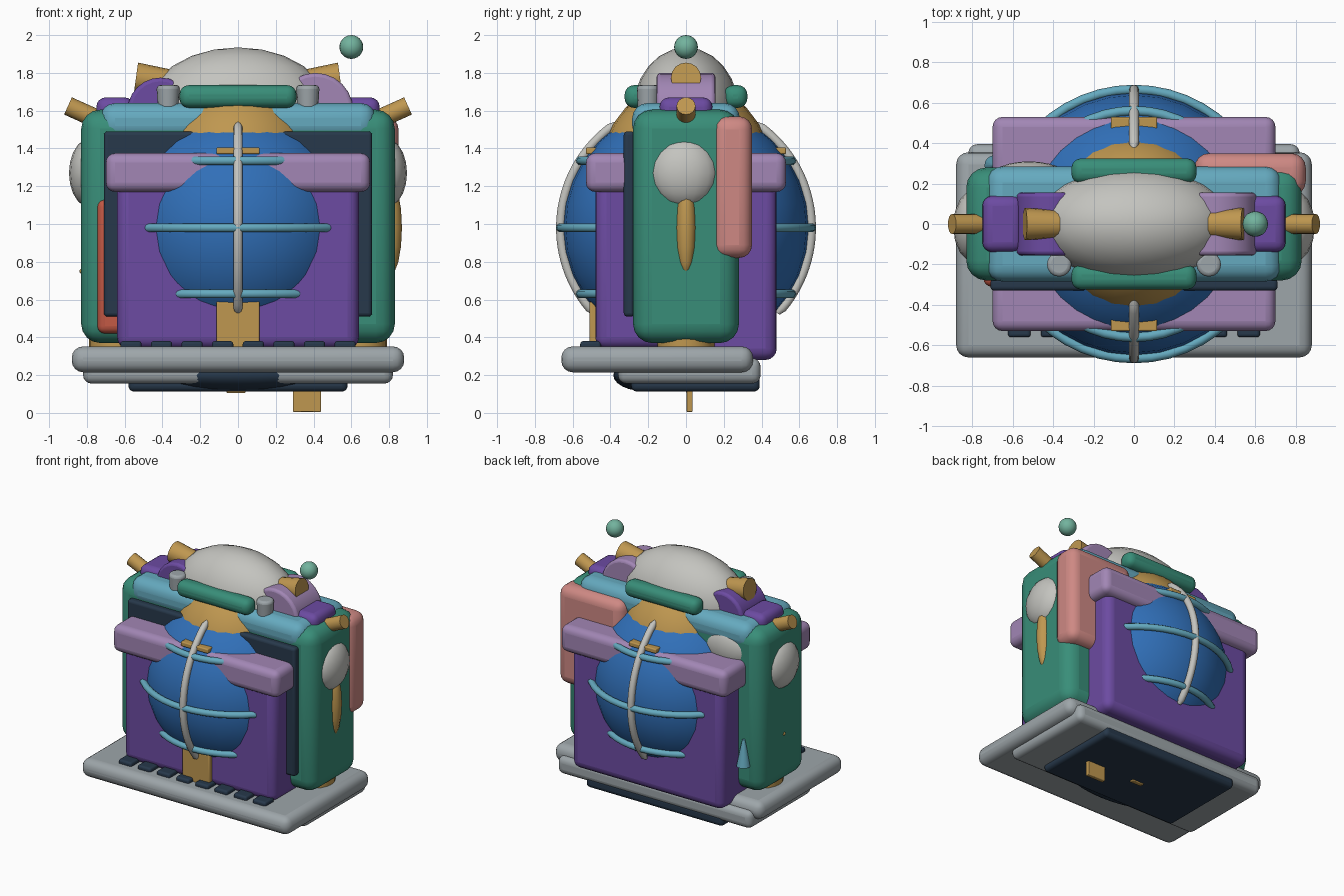
import bpy, math
from mathutils import Vector

if "Cube" in bpy.data.objects:
    bpy.data.objects.remove(bpy.data.objects["Cube"])

COL = dict(teal=(.04, .27, .19), purple=(.15, .07, .36), lav=(.36, .24, .46), blue=(.03, .16, .48),
           sky=(.13, .40, .52), gold=(.52, .31, .08), dark=(.02, .04, .07), red=(.55, .1, .06),
           pink=(.62, .25, .23), white=(.55, .55, .52), grey=(.34, .38, .40), mint=(.17, .45, .34))
MATS = {}


def finish(o, name, col):
    o.name = name
    if col not in MATS:
        MATS[col] = bpy.data.materials.new(col)
        MATS[col].diffuse_color = (*COL[col], 1)
    o.data.materials.append(MATS[col])
    if o.type == 'MESH':
        bpy.ops.object.select_all(action='DESELECT')
        o.select_set(True)
        bpy.context.view_layer.objects.active = o
        bpy.ops.object.shade_smooth_by_angle(angle=math.radians(40))
    return o


def box(name, col, x, y, z, r=.02):
    """Rounded box from (min, max) ranges."""
    bpy.ops.mesh.primitive_cube_add(size=1, location=[(a + b) / 2 for a, b in (x, y, z)])
    o = bpy.context.object
    o.scale = [abs(b - a) for a, b in (x, y, z)]
    bpy.ops.object.transform_apply(location=False, rotation=False, scale=True)
    m = o.modifiers.new("round", 'BEVEL')
    m.width, m.segments = r, 4
    return finish(o, name, col)


def ball(name, col, loc, rad, seg=24, rings=12):
    bpy.ops.mesh.primitive_uv_sphere_add(segments=seg, ring_count=rings, radius=1, location=loc)
    o = bpy.context.object
    o.scale = rad
    bpy.ops.object.transform_apply(location=False, rotation=False, scale=True)
    return finish(o, name, col)


def rod(name, col, a, b, r1, r2, seg=16, bevel=0):
    """Cylinder or cone between two points."""
    a, b = Vector(a), Vector(b)
    bpy.ops.mesh.primitive_cone_add(vertices=seg, radius1=r1, radius2=r2, depth=(b - a).length,
                                    location=(a + b) / 2)
    o = bpy.context.object
    o.rotation_euler = (b - a).to_track_quat('Z', 'Y').to_euler()
    if bevel:
        m = o.modifiers.new("round", 'BEVEL')
        m.width, m.segments = bevel, 3
    return finish(o, name, col)


def tube(name, col, pts, r):
    cu = bpy.data.curves.new(name, 'CURVE')
    cu.dimensions, cu.bevel_depth, cu.use_fill_caps, cu.bevel_resolution = '3D', r, True, 3
    s = cu.splines.new('POLY')
    s.points.add(len(pts) - 1)
    for p, c in zip(s.points, pts):
        p.co = (*c, 1)
        p.radius = 1
    s.points[0].radius = s.points[-1].radius = .5
    s.use_smooth = True
    o = bpy.data.objects.new(name, cu)
    bpy.context.collection.objects.link(o)
    return finish(o, name, col)


# base tray, lower plates, peg
box("tray", 'grey', (-.88, .88), (-.66, .355), (.215, .352), .06)
box("tray_lower", 'grey', (-.82, .82), (-.36, .395), (.155, .29), .045)
box("under_plate", 'dark', (-.58, .58), (-.29, .39), (.113, .2), .03)
ball("under_bulge", 'dark', (0, -.22, .2), (.42, .165, .085))
box("peg", 'gold', (.29, .44), (.003, .035), (0.005, .16), .006)
box("peg_small", 'gold', (-.06, .04), (.0, .035), (.105, .16), .006)
for i in range(8):
    x = (i - 3.5) * .162
    box("tray_key", 'dark', (x - .056, x + .056), (-.56, -.45), (.33, .38), .015)

# main body
box("body", 'teal', (-.83, .83), (-.28, .28), (.37, 1.605), .1)
box("shoulder_yoke", 'sky', (-.73, .73), (-.285, .285), (1.44, 1.64), .08)
box("front_panel", 'dark', (-.71, .71), (-.33, -.27), (.51, 1.49), .02)
box("red_strip", 'red', (-.745, -.6), (-.31, -.22), (.42, 1.13), .04)
box("back_side_pad", 'pink', (.3, .85), (.14, .35), (.82, 1.57), .07)
ball("pad_bead_teal", 'teal', (.6, .29, .79), (.04, .04, .04))
ball("pad_bead_pink", 'pink', (.6, .28, .73), (.035, .035, .035))
rod("side_fin", 'sky', (-.69, .29, .58), (-.69, .29, .78), .05, .01)
ball("back_bump", 'white', (-.52, .22, 1.42), (.2, .09, .15))

# big pouches with flaps, front and back
for s, side, low in ((-1, "front", .34), (1, "back", .28)):
    y = lambda a, b: tuple(sorted((s * a, s * b)))
    box(side + "_pouch", 'purple', (-.64, .64), y(.1, .48), (low, 1.24), .06)
    box(side + "_flap", 'lav', (-.70, .70), y(.2, .53), (1.17, 1.375), .05)
    box(side + "_buckle", 'gold', (-.115, .115), y(.47, .53), (1.37, 1.405), .008)
    box(side + "_collar", 'teal', (-.31, .31), y(.2, .325), (1.615, 1.735), .05)
    arc = [math.radians(-43 + 99 * i / 32) for i in range(33)]
    tube(side + "_meridian", 'white',
         [(0, s * .664 * math.cos(t), .98 + .664 * math.sin(t)) for t in arc], .025)
box("front_tab", 'gold', (-.115, .115), (-.51, -.46), (.34, .59), .01)

# globe with latitude rings
ball("globe", 'blue', (0, 0, .98), (.65, .65, .65), 32, 16)
for z, r in ((.63, .56), (.98, .665), (1.335, .56)):
    bpy.ops.mesh.primitive_torus_add(location=(0, 0, z), major_radius=r, minor_radius=.024,
                                     major_segments=48, minor_segments=10)
    finish(bpy.context.object, "globe_ring", 'sky')

# neck and dome
ball("neck", 'gold', (0, 0, 1.3), (.45, .45, .45))
ball("dome", 'white', (0, 0, 1.6), (.49, .28, .335), 24, 12)

# mirrored side details
for s in (-1, 1):
    ball("side_cap", 'white', (s * .78, -.01, 1.27), (.115, .185, .185), 16, 10)
    rod("side_foot", 'gold', (s * .64, 0, .3), (s * .64, 0, .4), .15, .15, 20)
    rod("latch", 'grey', (s * .37, -.2, 1.53), (s * .37, -.2, 1.735), .05, .062, 16, .02)
    box("shoulder_block", 'purple', (s * .55, s * .75), (-.14, .14), (1.52, 1.67), .05)
    rod("shoulder_arch", 'lav' if s > 0 else 'purple', (s * .41, -.155, 1.6), (s * .41, .155, 1.6),
        .2 if s > 0 else .175, .2 if s > 0 else .175, 24, .02)
    rod("outer_horn", 'gold', (s * .6, 0, 1.49), (s * .9, 0, 1.625), .05, .05)
    rod("inner_horn", 'gold', (s * .25, 0, 1.735), (s * .54, 0, 1.775), .06, .08)
ball("side_spike_right", 'gold', (.8, 0, .98), (.068, .056, .26), 12, 8)
ball("side_spike_left", 'gold', (-.8, 0, .75), (.04, .02, .02), 12, 8)

# floating bead
ball("bead", 'mint', (.6, 0, 1.937), (.063, .063, .063), 20, 12)

for m in bpy.data.materials:
    if m.users and not m.is_grease_pencil:
        m.use_nodes = True
        m.node_tree.nodes["Principled BSDF"].inputs["Base Color"].default_value = m.diffuse_color
